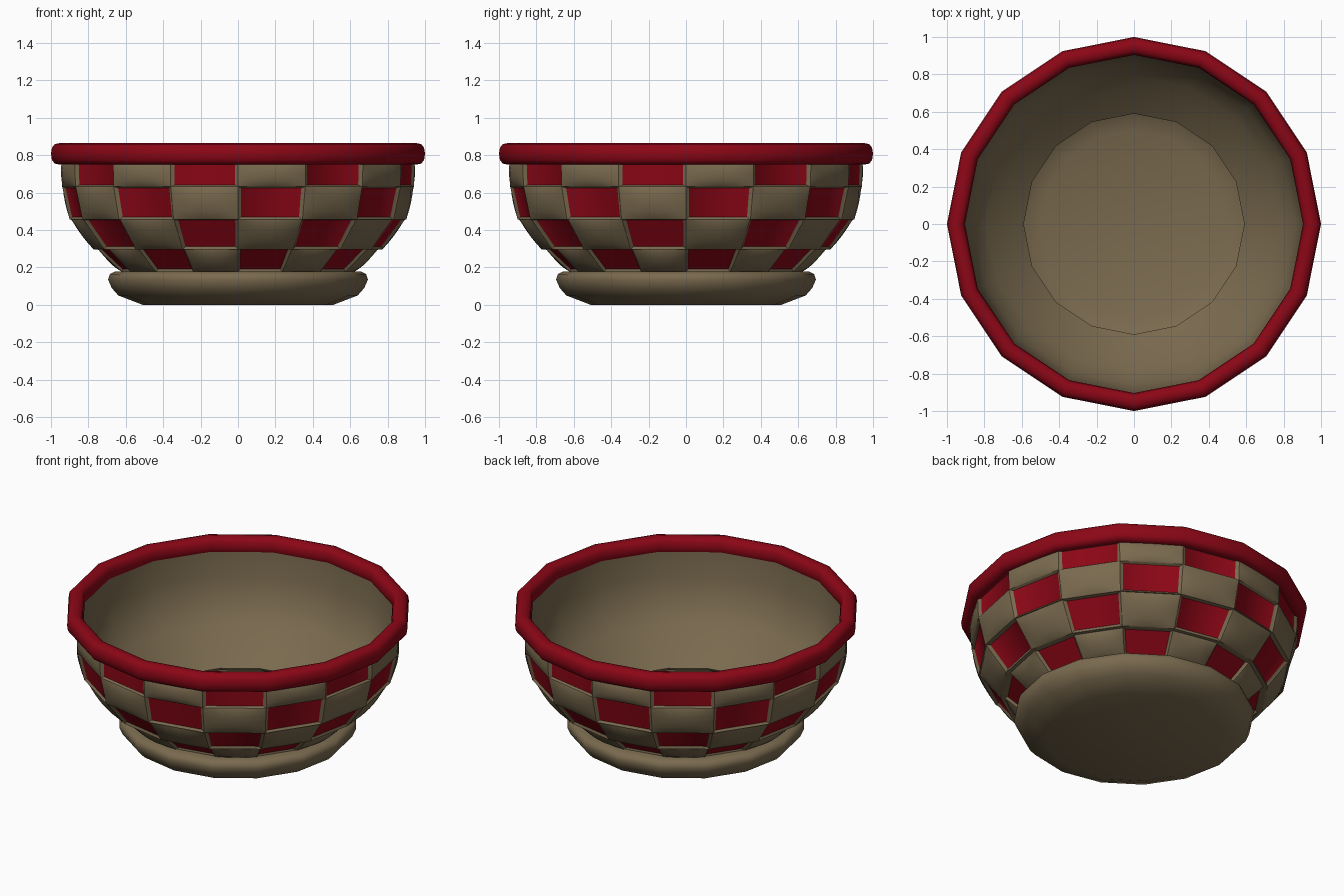
import bpy, bmesh, math

if "Cube" in bpy.data.objects:
    bpy.data.objects.remove(bpy.data.objects["Cube"])

N = 16

def material(name, rgb):
    m = bpy.data.materials.new(name)
    m.diffuse_color = (*rgb, 1)
    m.use_nodes = True
    m.node_tree.nodes["Principled BSDF"].inputs["Base Color"].default_value = m.diffuse_color
    return m

beige = material("beige", (0.195, 0.145, 0.078))
red = material("red", (0.26, 0.002, 0.008))

def finish(bm, name, mats, angle):
    bmesh.ops.remove_doubles(bm, verts=bm.verts, dist=0.0005)
    me = bpy.data.meshes.new(name)
    bm.to_mesh(me)
    bm.free()
    ob = bpy.data.objects.new(name, me)
    bpy.context.collection.objects.link(ob)
    for m in mats:
        me.materials.append(m)
    bpy.ops.object.select_all(action='DESELECT')
    ob.select_set(True)
    bpy.context.view_layer.objects.active = ob
    bpy.ops.object.shade_smooth_by_angle(angle=math.radians(angle))
    return ob

def polar(r, z, i):
    a = 2 * math.pi * i / N
    return (r * math.cos(a), r * math.sin(a), z)

def lathe(profile, closed=False):
    bm = bmesh.new()
    rings = [[bm.verts.new(polar(r, z, i)) for i in range(N)] for r, z in profile]
    pairs = list(zip(rings, rings[1:]))
    if closed:
        pairs.append((rings[-1], rings[0]))
    for a, b in pairs:
        for i in range(N):
            j = (i + 1) % N
            bm.faces.new((a[i], a[j], b[j], b[i]))
    bm.verts.ensure_lookup_table()
    return bm

# Rim: rounded section ring
def rounded(c):
    return math.copysign(abs(c) ** 0.8, c)
rim = [(0.952 + 0.048 * rounded(math.cos(t)), 0.807 + 0.058 * rounded(math.sin(t)))
       for t in [math.pi * k / 6 for k in range(12)]]
finish(lathe(rim, True), "rim", [red], 70)

# Base dish with flat bottom
base = [(0.51, 0), (0.64, 0.05), (0.675, 0.09), (0.695, 0.135), (0.685, 0.165), (0.66, 0.177), (0.605, 0.18)]
bm = lathe(base)
bm.faces.new(list(bm.verts)[:N][::-1])
finish(bm, "base", [beige], 50)

# Smooth inner lining: pinched waist, then hollow base with low floor
lining = [(0.50, 0.016), (0.63, 0.064), (0.662, 0.097), (0.68, 0.135), (0.67, 0.153), (0.60, 0.168), (0.59, 0.185),
          (0.72, 0.295), (0.79, 0.375), (0.862, 0.46), (0.90, 0.63), (0.907, 0.78)]
bm = lathe(lining)
bmesh.ops.reverse_faces(bm, faces=bm.faces)
bm.faces.new(list(bm.verts)[:N])
finish(bm, "inner_lining", [beige], 60)

# Woven wall: (top z, top radius, bottom z, bottom radius) for each row
rows = [(0.76, 0.945, 0.632, 0.94), (0.632, 0.94, 0.455, 0.90),
        (0.455, 0.892, 0.295, 0.772), (0.295, 0.748, 0.175, 0.62)]
stops = [0, 0.06, 0.28, 0.5, 0.72, 0.94, 1]
bm = bmesh.new()

def cell_point(row, col, u, v, push):
    zt, rt, zb, rb = row
    z, r = zt + (zb - zt) * v, rt + (rb - rt) * v
    p, q = polar(r, z, col), polar(r, z, col + 1)
    a = 2 * math.pi * (col + 0.5) / N
    tilt = math.atan2(rt - rb, zt - zb)
    out, up = push * math.cos(tilt), -push * math.sin(tilt)
    return (p[0] + (q[0] - p[0]) * u + out * math.cos(a),
            p[1] + (q[1] - p[1]) * u + out * math.sin(a), z + up)

def quad(points, mat):
    f = bm.faces.new([bm.verts.new(p) for p in points])
    f.material_index = mat

def bulge(u, v):
    s = math.sin(math.pi * u) * math.sin(math.pi * v)
    return 0.022 * max(s, 0) ** 0.6 if 0 < u < 1 and 0 < v < 1 else 0

for k, row in enumerate(rows):
    for col in range(N):
        # red squares sit recessed, beige ones bulge outward
        if (col + k) % 2 == 1:
            ring = [(0, 0), (0, 1), (1, 1), (1, 0)]
            lip = [(0.05, 0.06), (0.05, 0.94), (0.95, 0.94), (0.95, 0.06)]
            o = [cell_point(row, col, u, v, 0) for u, v in ring]
            d = [cell_point(row, col, u, v, -0.013) for u, v in lip]
            for i in range(4):
                j = (i + 1) % 4
                quad((o[i], o[j], d[j], d[i]), 0)
            quad(d, 1)
        else:
            for u0, u1 in zip(stops, stops[1:]):
                for v0, v1 in zip(stops, stops[1:]):
                    uv = ((u0, v0), (u0, v1), (u1, v1), (u1, v0))
                    quad([cell_point(row, col, u, v, bulge(u, v)) for u, v in uv], 0)
        # small ledge down to the next row
        if k < 3:
            zb, rb, rn = row[2], row[3], rows[k + 1][1]
            if rb - rn > 0.001:
                quad((polar(rb, zb, col), polar(rn, zb, col), polar(rn, zb, col + 1), polar(rb, zb, col + 1)), 0)
finish(bm, "woven_wall", [beige, red], 40)
